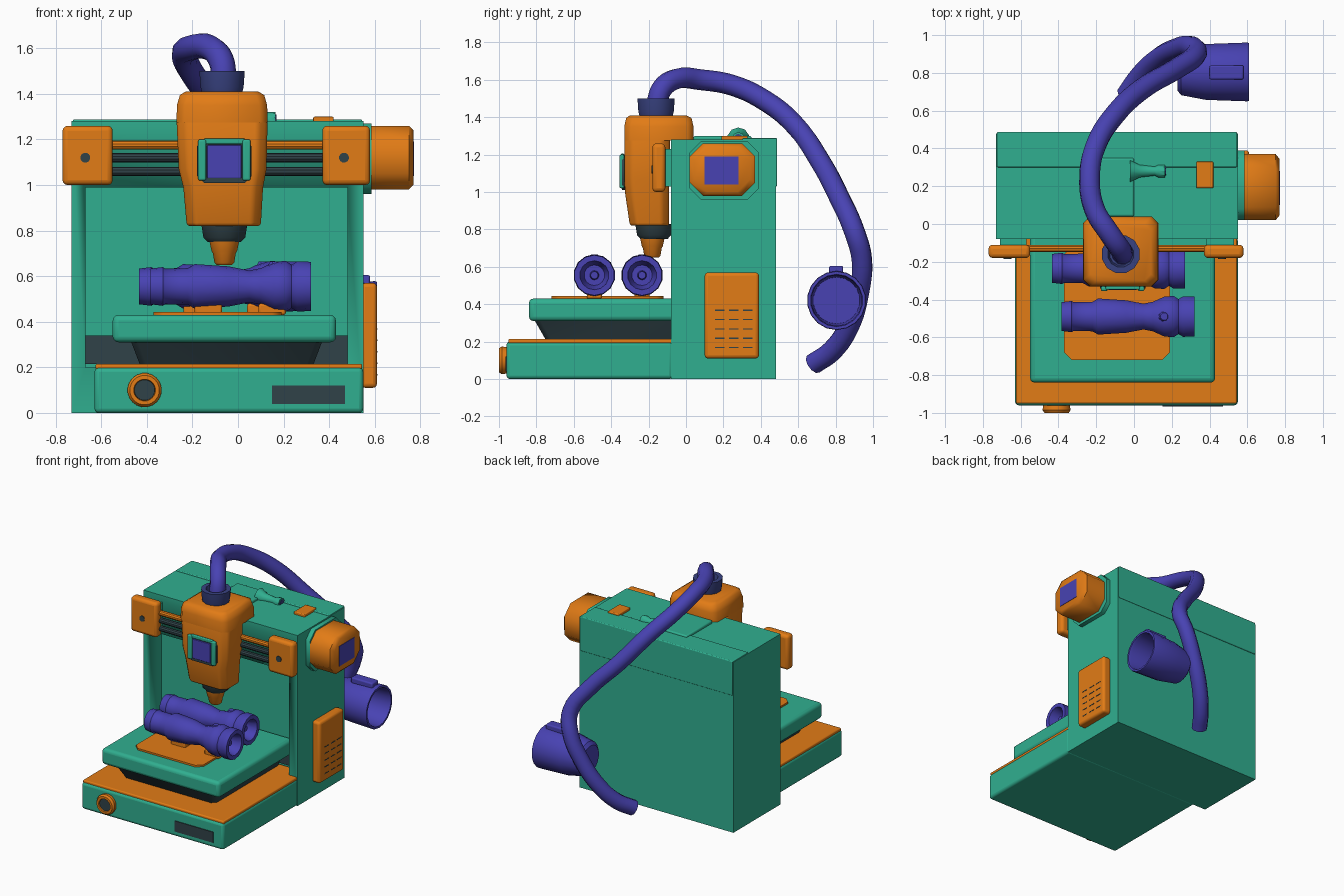
import bpy, bmesh, math
from mathutils import Vector


def mat(name, c):
    m = bpy.data.materials.new(name)
    m.diffuse_color = (*c, 1)
    return m


GREEN = mat("teal_green", (0.03, 0.43, 0.28))
ORANGE = mat("orange", (0.76, 0.20, 0.008))
PURPLE = mat("violet_blue", (0.065, 0.055, 0.45))
DARK = mat("dark_slate", (0.03, 0.055, 0.065))
NAVY = mat("slate_blue", (0.04, 0.055, 0.22))


def finish(bm, name, m, bevel=0, angle=35):
    bmesh.ops.recalc_face_normals(bm, faces=bm.faces)
    me = bpy.data.meshes.new(name)
    bm.to_mesh(me)
    bm.free()
    o = bpy.data.objects.new(name, me)
    bpy.context.collection.objects.link(o)
    me.materials.append(m)
    if bevel:
        b = o.modifiers.new("bevel", 'BEVEL')
        b.width, b.segments = bevel, 3
    bpy.ops.object.select_all(action='DESELECT')
    bpy.context.view_layer.objects.active = o
    o.select_set(True)
    bpy.ops.object.shade_smooth_by_angle(angle=math.radians(angle))
    return o


def box(name, m, x, y, z, bevel=0):
    bm = bmesh.new()
    bmesh.ops.create_cube(bm, size=1)
    for v in bm.verts:
        v.co = [(r[0] + r[1]) / 2 + c * (r[1] - r[0]) for c, r in zip(v.co, (x, y, z))]
    return finish(bm, name, m, bevel)


def place(axis, u, v, w):
    return {'x': (w, u, v), 'y': (u, w, v), 'z': (u, v, w)}[axis]


def skin(bm, rings):
    n = len(rings[0])
    for a, b in zip(rings, rings[1:]):
        for i in range(n):
            bm.faces.new((a[i], a[(i + 1) % n], b[(i + 1) % n], b[i]))
    bm.faces.new(rings[0])
    bm.faces.new(rings[-1])


def loft(name, m, axis, sections, c, bevel=0):
    """Chamfered rectangles (w, u0, u1, v0, v1) joined along an axis."""
    bm = bmesh.new()
    rings = []
    for w, a, b, d, e in sections:
        pts = [(a + c, d), (b - c, d), (b, d + c), (b, e - c), (b - c, e), (a + c, e), (a, e - c), (a, d + c)]
        rings.append([bm.verts.new(place(axis, u, v, w)) for u, v in pts])
    skin(bm, rings)
    return finish(bm, name, m, bevel, 50)


def lathe(name, m, axis, cu, cv, profile, n=16, angle=35):
    """Circles (w, radius) joined along an axis."""
    bm = bmesh.new()
    rings = []
    for w, r in profile:
        ring = []
        for i in range(n):
            t = 2 * math.pi * (i + 0.5) / n
            ring.append(bm.verts.new(place(axis, cu + r * math.cos(t), cv + r * math.sin(t), w)))
        rings.append(ring)
    skin(bm, rings)
    return finish(bm, name, m, 0, angle)


# Base and tower with a shallow work recess
box("base", GREEN, (-0.63, 0.55), (-0.96, -0.07), (0, 0.2), 0.02)
box("base_top_plate", ORANGE, (-0.625, 0.545), (-0.95, 0.03), (0.19, 0.215), 0.008)
tower = box("tower", GREEN, (-0.73, 0.55), (-0.08, 0.48), (0, 1.28))
cutter = box("recess_cutter", GREEN, (-0.67, 0.48), (-0.3, 0.05), (0.2, 0.99))
cutter.hide_render = True
cutter.hide_viewport = True
cut = tower.modifiers.new("recess", 'BOOLEAN')
cut.object, cut.operation, cut.solver = cutter, 'DIFFERENCE', 'EXACT'
box("recess_skirting", DARK, (-0.67, 0.48), (0.042, 0.052), (0.215, 0.34))
box("back_lid", GREEN, (-0.725, 0.545), (0.3, 0.487), (1.03, 1.288), 0.006)

# Fittings on top of the tower
box("top_panel", GREEN, (-0.25, 0.0), (0.04, 0.35), (1.27, 1.3), 0.01)
box("top_button", ORANGE, (0.33, 0.42), (0.19, 0.33), (1.27, 1.3), 0.006)
lathe("top_peg", GREEN, 'x', 0.28, 1.285, [(-0.02, 0.06), (0.03, 0.035), (0.11, 0.025), (0.13, 0.035), (0.165, 0.035)], 10)
lathe("top_peg_cap", NAVY, 'x', 0.28, 1.285, [(0.16, 0.025), (0.17, 0.025)], 10)

# Side motor and vent
loft("motor_flange", GREEN, 'x', [(0.54, 0.02, 0.39, 0.96, 1.27), (0.585, 0.02, 0.39, 0.96, 1.27)], 0.06)
loft("motor", ORANGE, 'x', [(0.58, 0.02, 0.37, 0.98, 1.26), (0.75, 0.02, 0.37, 0.98, 1.26),
                            (0.77, 0.045, 0.345, 1.0, 1.24)], 0.07)
box("motor_badge", PURPLE, (0.765, 0.773), (0.10, 0.28), (1.04, 1.19))
box("vent_panel", ORANGE, (0.54, 0.61), (0.10, 0.39), (0.11, 0.57), 0.018)
for row in range(5):
    for col in range(3):
        y = 0.155 + col * 0.075
        box("vent_slot", DARK, (0.606, 0.612), (y, y + 0.05), (0.165 + row * 0.05, 0.171 + row * 0.05))

# Front knob and display
lathe("knob_ring", ORANGE, 'y', -0.41, 0.10, [(-0.95, 0.07), (-0.985, 0.075), (-1.0, 0.065),
                                              (-1.0, 0.048), (-0.985, 0.045)], 20)
lathe("knob_face", DARK, 'y', -0.41, 0.10, [(-0.98, 0.047), (-0.992, 0.045)], 20)
box("display", DARK, (0.15, 0.47), (-0.966, -0.958), (0.04, 0.12))

# Print bed
box("bed", GREEN, (-0.55, 0.43), (-0.84, 0.045), (0.31, 0.43), 0.025)
loft("bed_carriage", DARK, 'z', [(0.21, -0.43, 0.33, -0.75, 0.03), (0.315, -0.47, 0.37, -0.81, 0.03)], 0.03)
loft("build_plate", ORANGE, 'z', [(0.42, -0.37, 0.19, -0.72, -0.12), (0.443, -0.37, 0.19, -0.72, -0.12)], 0.04)

# Two printed tubes on supports
for name, dx, y in (("front", 0, -0.49), ("back", -0.05, -0.235)):
    prof = [(-0.38, 0.05), (-0.385, 0.078), (-0.33, 0.085), (-0.32, 0.078), (-0.22, 0.08), (-0.19, 0.098),
            (-0.04, 0.088), (0.05, 0.07), (0.10, 0.08), (0.16, 0.108), (0.21, 0.112), (0.235, 0.095),
            (0.26, 0.11), (0.32, 0.108), (0.32, 0.078), (0.23, 0.055), (0.23, 0.025), (0.28, 0.02)]
    lathe(name + "_tube", PURPLE, 'x', y, 0.555, [(x + dx, r) for x, r in prof], 14, 40)
    lathe(name + "_tube_tab", PURPLE, 'z', 0.16 + dx, y, [(0.63, 0.04), (0.665, 0.02)], 8)
    for x in (-0.13, 0.15):
        box(name + "_support", ORANGE, (x + dx - 0.06, x + dx + 0.06), (y - 0.04, y + 0.04), (0.43, 0.48), 0.01)

# Gantry rods and end blocks
for x0, x1 in ((-0.77, -0.55), (0.37, 0.58)):
    box("gantry_block", ORANGE, (x0, x1), (-0.18, -0.11), (1.0, 1.26), 0.022)
    box("gantry_bracket", GREEN, (max(x0, -0.72) + 0.01, min(x1, 0.55) - 0.02), (-0.115, -0.07), (1.03, 1.23))
    cx = (x0 + x1) / 2
    lathe("block_screw", DARK, 'y', cx - 0.01, 1.12, [(-0.17, 0.022), (-0.184, 0.022)], 12)
for z, r, m in ((1.175, 0.02, ORANGE), (1.12, 0.02, DARK), (1.06, 0.02, DARK)):
    lathe("gantry_rod", m, 'x', -0.13, z, [(-0.6, r), (0.4, r)], 10)

# Print head
loft("print_head", ORANGE, 'z', [(0.82, -0.225, 0.10, -0.30, -0.09), (0.99, -0.24, 0.11, -0.325, -0.09),
                                 (1.07, -0.26, 0.125, -0.33, -0.09), (1.29, -0.27, 0.13, -0.33, -0.085)], 0.04, 0.015)
loft("print_head_cap", ORANGE, 'z', [(1.275, -0.27, 0.13, -0.33, 0.04), (1.35, -0.268, 0.128, -0.33, 0.04),
                                     (1.395, -0.255, 0.115, -0.32, 0.03), (1.41, -0.23, 0.09, -0.30, 0.0)], 0.035)
loft("window_frame", DARK, 'y', [(-0.325, -0.18, 0.06, 1.01, 1.20), (-0.342, -0.18, 0.06, 1.01, 1.20)], 0.03)
for x0 in (-0.175, 0.02):
    box("window_side_bar", GREEN, (x0, x0 + 0.035), (-0.355, -0.33), (1.02, 1.20), 0.008)
box("window_top_bar", GREEN, (-0.15, 0.03), (-0.348, -0.33), (1.18, 1.205), 0.006)
box("window", PURPLE, (-0.135, 0.015), (-0.35, -0.335), (1.03, 1.175), 0.004)
lathe("nozzle_collar", DARK, 'z', -0.06, -0.17, [(0.75, 0.075), (0.77, 0.095), (0.83, 0.105)], 12)
lathe("nozzle", ORANGE, 'z', -0.06, -0.18, [(0.65, 0.035), (0.66, 0.045), (0.70, 0.052), (0.71, 0.058), (0.755, 0.068)], 12)
lathe("hose_collar", NAVY, 'z', -0.07, -0.16, [(1.40, 0.09), (1.43, 0.098), (1.50, 0.103), (1.50, 0.07), (1.46, 0.06)], 12)

# Feed hose swept along a smooth path
path = [(-0.06, -0.16, 1.45), (-0.075, -0.13, 1.55), (-0.13, -0.05, 1.605), (-0.21, 0.08, 1.60),
        (-0.235, 0.25, 1.57), (-0.20, 0.42, 1.49), (-0.10, 0.58, 1.36), (0.05, 0.72, 1.16),
        (0.22, 0.82, 0.97), (0.33, 0.90, 0.79), (0.30, 0.94, 0.64), (0.22, 0.925, 0.46),
        (0.12, 0.87, 0.28), (0.03, 0.78, 0.15), (-0.04, 0.68, 0.08)]
cu = bpy.data.curves.new("feed_hose", 'CURVE')
cu.dimensions = '3D'
cu.bevel_depth, cu.bevel_resolution, cu.resolution_u = 0.056, 3, 5
cu.use_fill_caps = True
sp = cu.splines.new('BEZIER')
sp.bezier_points.add(len(path) - 1)
for bp, p in zip(sp.bezier_points, path):
    bp.co = Vector(p)
    bp.handle_left_type = bp.handle_right_type = 'AUTO'
cu.materials.append(PURPLE)
bpy.context.collection.objects.link(bpy.data.objects.new("feed_hose", cu))

# Open cup beside the hose
lathe("cup", PURPLE, 'x', 0.805, 0.42, [(0.23, 0.10), (0.25, 0.125), (0.38, 0.15), (0.60, 0.158), (0.61, 0.155),
                                        (0.61, 0.14), (0.59, 0.135), (0.32, 0.125)], 18)
box("cup_tab", PURPLE, (0.4, 0.58), (0.765, 0.84), (0.56, 0.605), 0.01)
